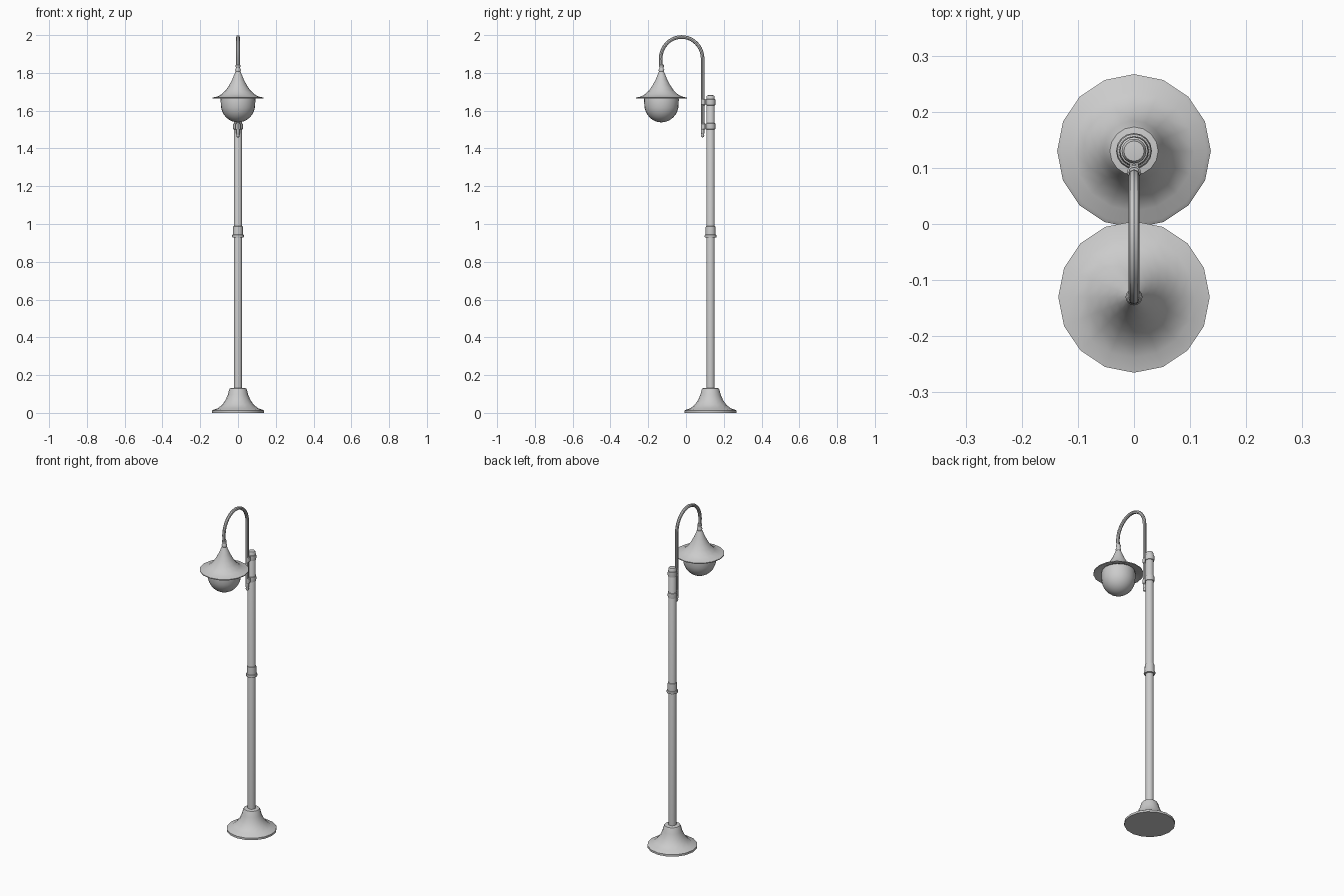
import bpy, bmesh, math

if "Cube" in bpy.data.objects:
    bpy.data.objects.remove(bpy.data.objects["Cube"])

POLE_Y, LAMP_Y, ARM_Y = 0.13, -0.13, 0.088


def finish(obj, angle=40):
    bpy.ops.object.select_all(action='DESELECT')
    obj.select_set(True)
    bpy.context.view_layer.objects.active = obj
    bpy.ops.object.shade_smooth_by_angle(angle=math.radians(angle))


def lathe(name, profile, y, sides=16):
    """Revolve (radius, z) points about a vertical axis at (0, y)."""
    bm = bmesh.new()
    rings = []
    for r, z in profile:
        if r == 0:
            rings.append([bm.verts.new((0, y, z))] * sides)
        else:
            rings.append([bm.verts.new((r * math.cos(a), y + r * math.sin(a), z))
                          for a in (2 * math.pi * i / sides for i in range(sides))])
    for lo, hi in zip(rings, rings[1:]):
        for i in range(sides):
            j = (i + 1) % sides
            bm.faces.new(list(dict.fromkeys((lo[i], lo[j], hi[j], hi[i]))))
    bmesh.ops.recalc_face_normals(bm, faces=bm.faces)
    mesh = bpy.data.meshes.new(name)
    bm.to_mesh(mesh)
    bm.free()
    obj = bpy.data.objects.new(name, mesh)
    bpy.context.collection.objects.link(obj)
    finish(obj)
    return obj


def tube(name, path, radius):
    curve = bpy.data.curves.new(name + "_path", 'CURVE')
    curve.dimensions = '3D'
    curve.bevel_depth = radius
    curve.bevel_resolution = 2
    curve.use_fill_caps = True
    spline = curve.splines.new('POLY')
    spline.points.add(len(path) - 1)
    for p, co in zip(spline.points, path):
        p.co = (*co, 1)
    obj = bpy.data.objects.new(name, curve)
    bpy.context.collection.objects.link(obj)
    bpy.ops.object.select_all(action='DESELECT')
    obj.select_set(True)
    bpy.context.view_layer.objects.active = obj
    bpy.ops.object.convert(target='MESH')
    finish(bpy.context.object)


# Flared foot
lathe("base", [(0, 0), (0.137, 0), (0.137, 0.012), (0.13, 0.017), (0.107, 0.024),
               (0.083, 0.044), (0.066, 0.068), (0.054, 0.096), (0.047, 0.122),
               (0.043, 0.13), (0.026, 0.133), (0, 0.133)], POLE_Y)

# Pole with rounded cap
lathe("pole", [(0, 0.12), (0.022, 0.12), (0.022, 1.674), (0.018, 1.681), (0, 1.683)], POLE_Y)

# Collar halfway up
lathe("pole_collar", [(0.021, 0.927), (0.03, 0.929), (0.032, 0.935), (0.03, 0.942),
                      (0.027, 0.944), (0.026, 0.98), (0.025, 0.988), (0.021, 0.99)], POLE_Y)

# Two clamps joining arm to pole
for i, z in enumerate((1.645, 1.517)):
    lathe(f"clamp_ring_{i}", [(0.021, z - 0.017), (0.025, z - 0.015), (0.026, z),
                              (0.025, z + 0.015), (0.021, z + 0.017)], POLE_Y)
    lathe(f"arm_sleeve_{i}", [(0.009, z - 0.017), (0.0125, z - 0.013),
                              (0.0125, z + 0.013), (0.009, z + 0.017)], ARM_Y + 0.004, 12)
    bpy.ops.mesh.primitive_cube_add(size=1, location=(0, 0.105, z))
    bracket = bpy.context.object
    bracket.name = f"clamp_bracket_{i}"
    bracket.scale = (0.016, 0.024, 0.026)

# Gooseneck arm
mid, half = (ARM_Y + LAMP_Y - 0.004) / 2, (ARM_Y - LAMP_Y + 0.004) / 2
path = [(0, ARM_Y, 1.48)]
path += [(0, mid + half * math.cos(a), 1.875 + 0.115 * math.sin(a))
         for a in (math.pi * i / 20 for i in range(21))]
path.append((0, LAMP_Y - 0.002, 1.83))
tube("arm", path, 0.0095)
lathe("arm_tip", [(0, 1.458), (0.006, 1.461), (0.009, 1.469), (0.007, 1.476),
                  (0.0095, 1.482), (0.0095, 1.5)], ARM_Y, 12)

# Beaded neck above the shade
lathe("lamp_neck", [(0.009, 1.846), (0.013, 1.842), (0.013, 1.834), (0.0105, 1.829),
                    (0.011, 1.824), (0.015, 1.817), (0.014, 1.808), (0.011, 1.8)], LAMP_Y)

# Bell-shaped shade with thin rim and closed underside
lathe("shade", [(0, 1.813), (0.011, 1.812), (0.018, 1.796), (0.031, 1.764), (0.046, 1.736),
                (0.063, 1.71), (0.085, 1.688), (0.108, 1.675), (0.135, 1.669),
                (0.135, 1.664), (0.106, 1.668), (0.086, 1.678), (0, 1.682)], LAMP_Y)

# Glass globe
globe = [(0.088, 1.68), (0.092, 1.66)]
globe += [(0.091 * math.cos(a), 1.634 - 0.096 * math.sin(a))
          for a in (math.pi / 2 * i / 8 for i in range(8))]
lathe("globe", globe + [(0, 1.538)], LAMP_Y, 24)
